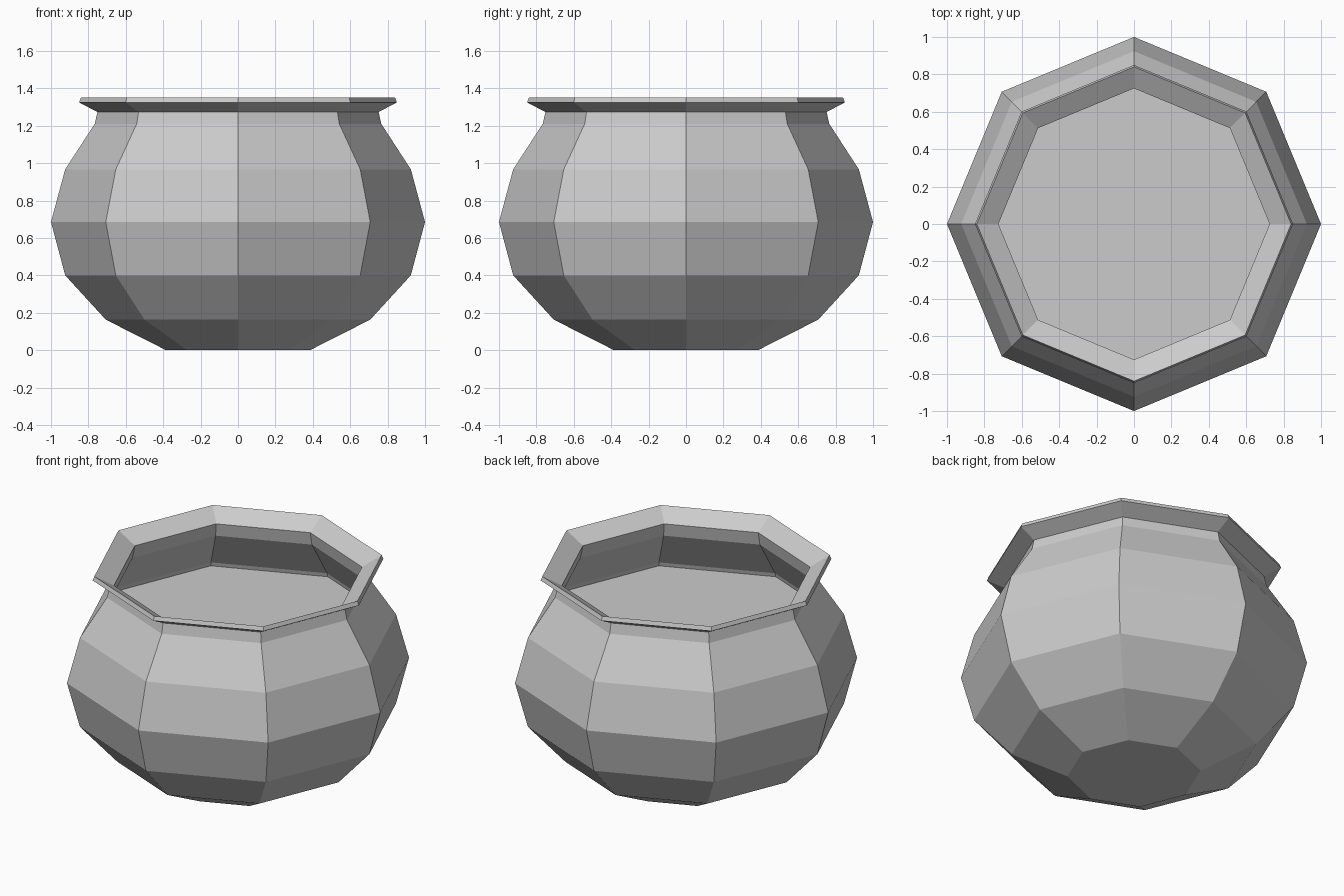
import bpy, bmesh
from math import cos, sin, pi

if "Cube" in bpy.data.objects:
    bpy.data.objects.remove(bpy.data.objects["Cube"])

SIDES = 8


def lathe(name, profile, cap_start=False, cap_end=False):
    """Turn (radius, z) points into a flat-faced eight-sided solid."""
    bm = bmesh.new()
    rings = [[bm.verts.new((r * cos(2 * pi * i / SIDES), r * sin(2 * pi * i / SIDES), z))
              for i in range(SIDES)] for r, z in profile]
    for a, b in zip(rings, rings[1:]):
        for i in range(SIDES):
            j = (i + 1) % SIDES
            bm.faces.new((a[i], a[j], b[j], b[i]))
    if cap_start:
        bm.faces.new(rings[0][::-1])
    if cap_end:
        bm.faces.new(rings[-1])
    mesh = bpy.data.meshes.new(name)
    bm.to_mesh(mesh)
    bm.free()
    obj = bpy.data.objects.new(name, mesh)
    bpy.context.collection.objects.link(obj)
    return obj


# Pot: outer belly, flared rim, then the inner wall down to the contents
outer = [(0.385, 0), (0.707, 0.163), (0.924, 0.40), (1.0, 0.685),
         (0.924, 0.967), (0.766, 1.21), (0.752, 1.273)]
rim = [(0.85, 1.325), (0.84, 1.35), (0.725, 1.283)]
inner = [(0.742, 1.2), (0.895, 0.96), (0.902, 0.935)]
lathe("pot", outer + rim + inner, cap_start=True)

# Flat surface of the contents
lathe("contents", [inner[-1]], cap_end=True)
